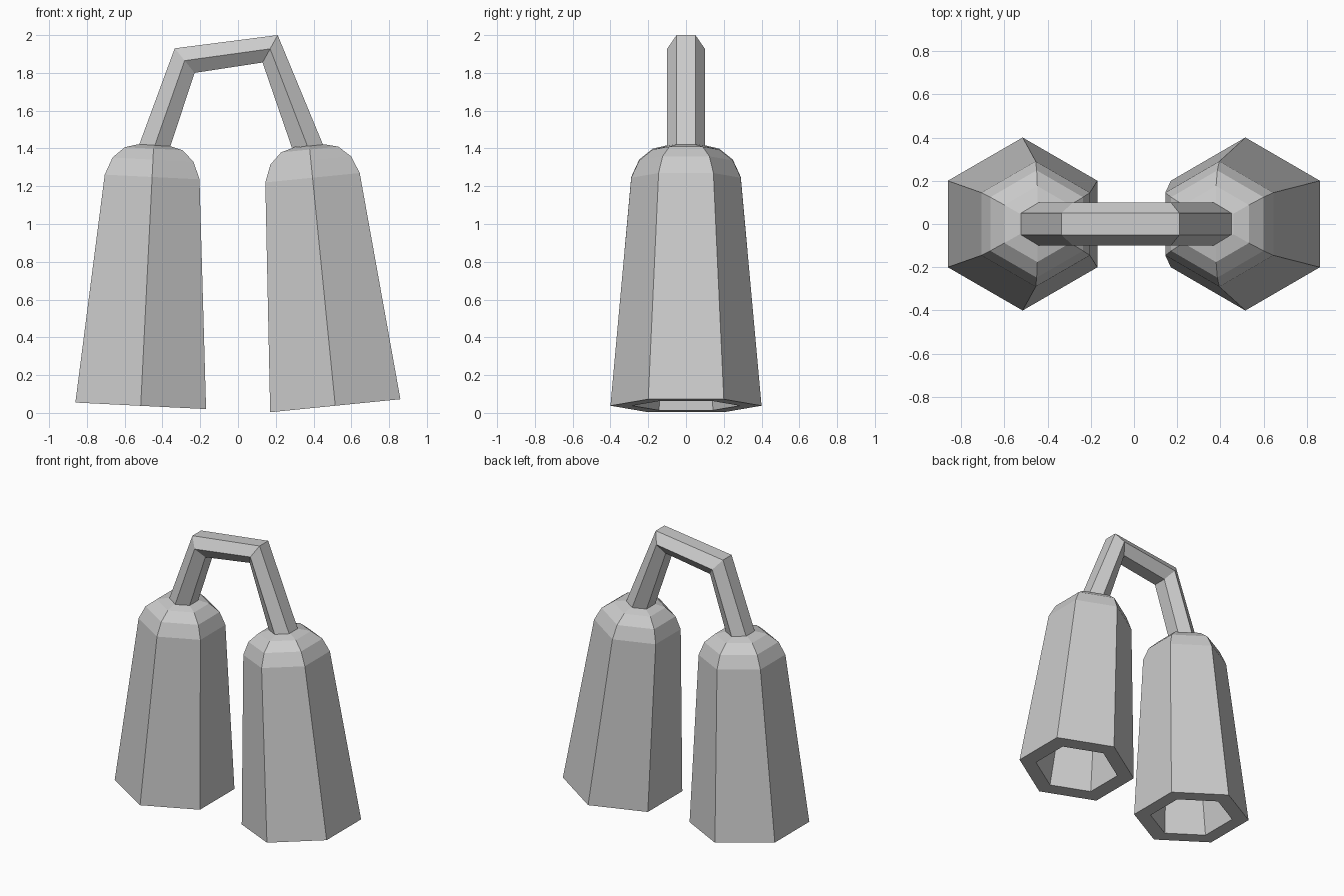
import bpy, math
from mathutils import Vector, Matrix

if "Cube" in bpy.data.objects:
    bpy.data.objects.remove(bpy.data.objects["Cube"])


def loft(name, rings, matrix=Matrix()):
    """Skin a list of six-sided rings and cap both ends."""
    n = 6
    verts = [matrix @ Vector(p) for ring in rings for p in ring]
    faces = [(a * n + i, a * n + (i + 1) % n, (a + 1) * n + (i + 1) % n, (a + 1) * n + i)
             for a in range(len(rings) - 1) for i in range(n)]
    last = (len(rings) - 1) * n
    faces += [tuple(reversed(range(n))), tuple(range(last, last + n))]
    mesh = bpy.data.meshes.new(name)
    mesh.from_pydata(verts, [], faces)
    mesh.update()
    obj = bpy.data.objects.new(name, mesh)
    bpy.context.collection.objects.link(obj)
    return obj


def hexagon(r, z):
    return [(r * math.cos(math.radians(90 + 60 * k)),
             r * math.sin(math.radians(90 + 60 * k)), z) for k in range(6)]


# Bell wall: (radius, height) from the inner crown down to the rim and up the outside
profile = [(0.07, 1.285), (0.14, 1.25), (0.175, 1.19), (0.285, 0.0),
           (0.40, 0.0), (0.29, 1.213), (0.248, 1.305), (0.176, 1.363), (0.096, 1.382)]


def bell(name, x, z, tilt):
    matrix = Matrix.Translation((x, 0, z)) @ Matrix.Rotation(math.radians(tilt), 4, 'Y')
    return loft(name, [hexagon(r, h) for r, h in profile], matrix)


bell("left_bell", -0.515, 0.0375, 2.85)
bell("right_bell", 0.515, 0.038, -5.7)


# Bent handle: each ring is given by its outer and inner (x, z) points
def handle_ring(outer, inner):
    o, i = Vector((outer[0], 0, outer[1])), Vector((inner[0], 0, inner[1]))
    m, side = (o + i) / 2, Vector((0, 1, 0))
    return [o - side * 0.05, o + side * 0.05, m + side * 0.1,
            i + side * 0.05, i - side * 0.05, m - side * 0.1]


path = [((-0.525, 1.415), (-0.36, 1.405)),
        ((-0.335, 1.93), (-0.23, 1.80)),
        ((0.21, 2.0), (0.13, 1.855)),
        ((0.45, 1.42), (0.285, 1.405))]
loft("handle", [handle_ring(o, i) for o, i in path])
